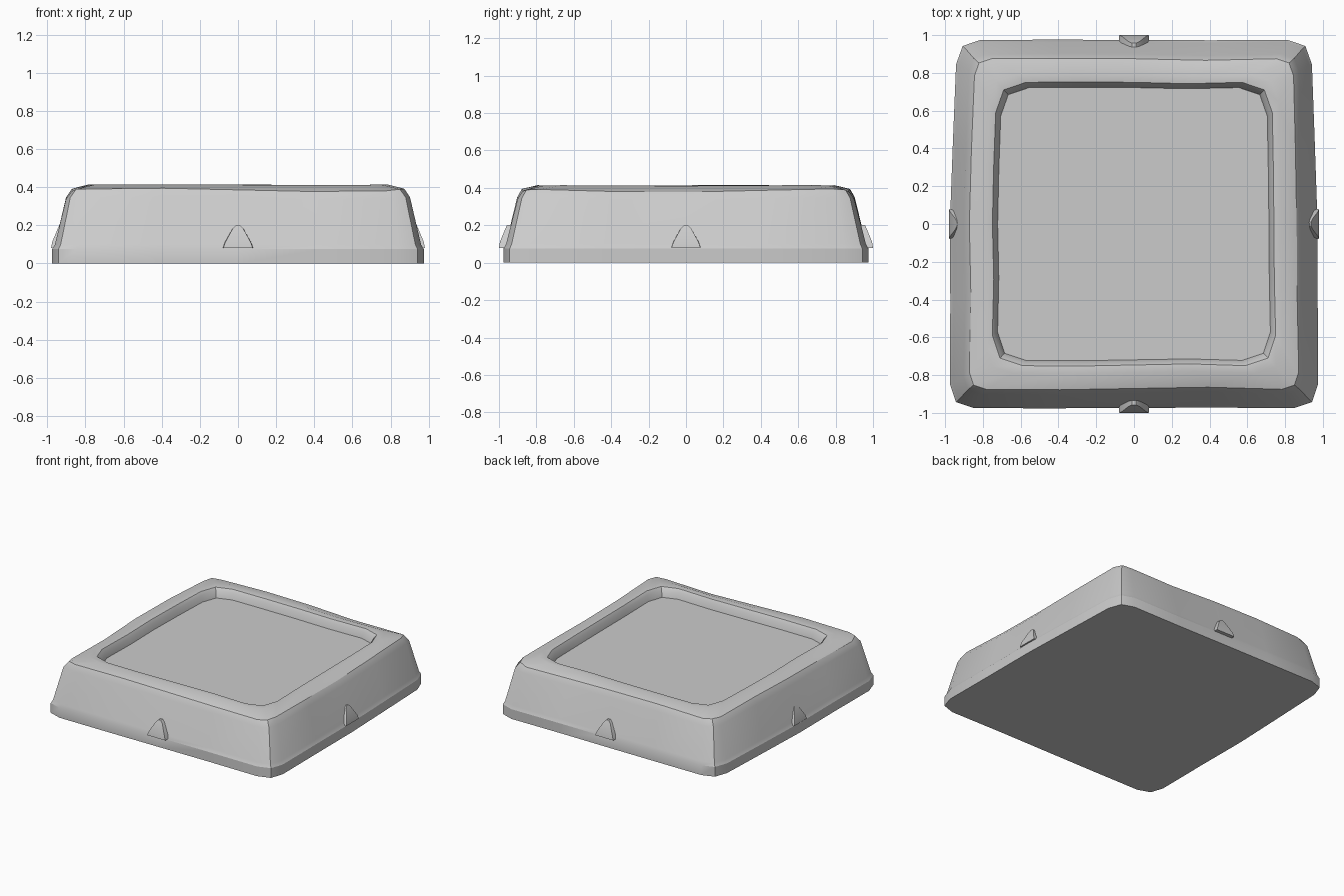
import bpy, bmesh, math
from mathutils import Matrix

if "Cube" in bpy.data.objects:
    bpy.data.objects.remove(bpy.data.objects["Cube"])

grey = bpy.data.materials.new("stone_grey")
grey.diffuse_color = (0.6, 0.6, 0.6, 1)
grey.use_nodes = True
grey.node_tree.nodes["Principled BSDF"].inputs["Base Color"].default_value = grey.diffuse_color


def finish(name, bm, angle):
    bmesh.ops.recalc_face_normals(bm, faces=bm.faces)
    me = bpy.data.meshes.new(name)
    bm.to_mesh(me)
    bm.free()
    ob = bpy.data.objects.new(name, me)
    bpy.context.collection.objects.link(ob)
    me.materials.append(grey)
    bpy.ops.object.select_all(action='DESELECT')
    ob.select_set(True)
    bpy.context.view_layer.objects.active = ob
    bpy.ops.object.shade_smooth_by_angle(angle=math.radians(angle))
    return ob


def ring(bm, hx, hy, corner, z, wave, dip, bulge=0.25):
    """Square loop with cut corners, slightly uneven sides and a narrower back."""
    verts = []
    for side in range(4):
        # half extents along and across this side (front, right, back, left)
        along, out = (hx, hy) if side % 2 == 0 else (hy, hx)
        a = along - corner
        pts = [(t * a, -out, t) for t in (-1, -0.5, 0, 0.5, 1)]
        pts.append((along - corner * bulge, -out + corner * bulge, 1.2))
        for u, v, t in pts:
            w = math.sin(2.6 * t + side * 1.9)
            if abs(t) < 1:
                v += wave * (0.6 + w)
            x, y = u, v
            for _ in range(side):
                x, y = -y, x
            x *= 1 - 0.04 * max(0, y)
            drop = dip * (0.5 + 0.5 * w) if t <= 1 else dip * 0.3
            verts.append(bm.verts.new((x, y, z - drop)))
    return verts


# Base block with raised rim and sunken floor, built as stacked loops
bm = bmesh.new()
loops = [ring(bm, *p) for p in (
    (0.975, 0.975, 0.13, 0.000, 0.002, 0),
    (0.975, 0.975, 0.13, 0.075, 0.002, 0),
    (0.960, 0.962, 0.12, 0.100, 0.003, 0),
    (0.902, 0.900, 0.09, 0.350, 0.007, 0.012),
    (0.872, 0.875, 0.09, 0.395, 0.007, 0.018),
    (0.785, 0.790, 0.14, 0.415, 0.006, 0.004),
    (0.750, 0.750, 0.16, 0.408, 0.006, 0.0),
    (0.735, 0.735, 0.16, 0.385, 0.006, 0),
    (0.722, 0.722, 0.15, 0.340, 0.005, 0),
)]
for a, b in zip(loops, loops[1:]):
    n = len(a)
    for i in range(n):
        j = (i + 1) % n
        bm.faces.new((a[i], a[j], b[j], b[i]))
bm.faces.new(loops[0])
bm.faces.new(loops[-1])
finish("tray_base", bm, 28)

# Small pointed studs in the middle of each side
outline = [(-0.082, 0.08), (0.082, 0.08), (0.070, 0.112), (0.028, 0.185),
           (0.010, 0.202), (-0.010, 0.202), (-0.028, 0.185), (-0.070, 0.112)]
for k, name in enumerate(("front", "right", "back", "left")):
    reach = 1.0 if k % 2 == 0 else 0.98
    bm = bmesh.new()
    outer = [bm.verts.new((x * 0.95, -reach + max(0, z - 0.1) * 0.42, z)) for x, z in outline]
    inner = [bm.verts.new((x, -reach + 0.07 + (z - 0.08) * 0.3, z)) for x, z in outline]
    bm.faces.new(outer)
    bm.faces.new(inner)
    for i in range(len(outer)):
        j = (i + 1) % len(outer)
        bm.faces.new((outer[i], outer[j], inner[j], inner[i]))
    bmesh.ops.triangulate(bm, faces=bm.faces[:2])
    bm.transform(Matrix.Rotation(k * math.pi / 2, 4, 'Z'))
    finish(name + "_stud", bm, 30)
